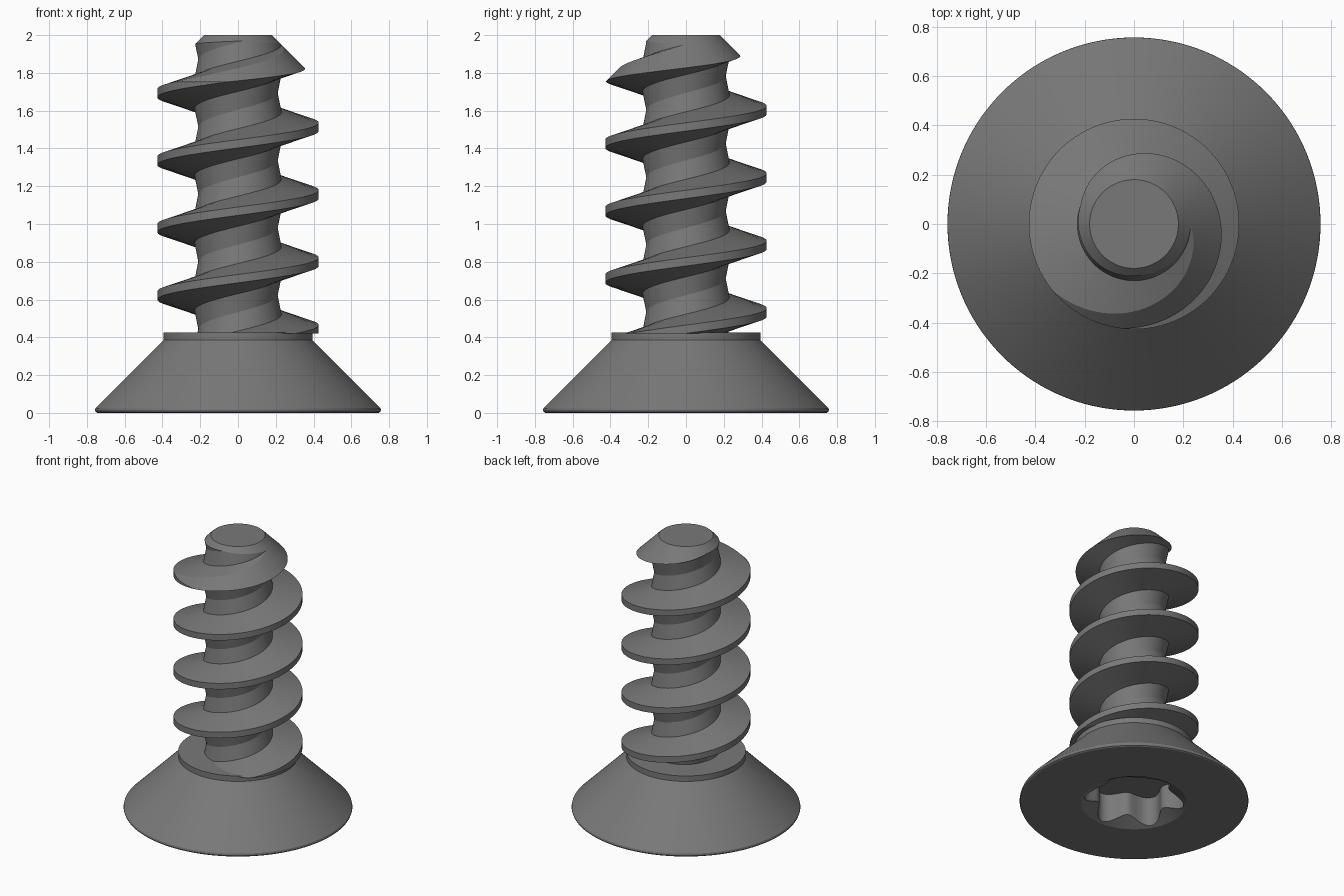
import bpy, bmesh
from math import cos, sin, pi, radians

cube = bpy.data.objects.get("Cube")
if cube:
    bpy.data.objects.remove(cube, do_unlink=True)

steel = bpy.data.materials.new("dark_grey_steel")
steel.use_nodes = True
GREY = (0.19, 0.19, 0.19, 1)
steel.diffuse_color = GREY
steel.node_tree.nodes["Principled BSDF"].inputs["Base Color"].default_value = GREY


def finish(bm, name):
    bmesh.ops.recalc_face_normals(bm, faces=bm.faces[:])
    mesh = bpy.data.meshes.new(name)
    bm.to_mesh(mesh)
    bm.free()
    mesh.materials.append(steel)
    ob = bpy.data.objects.new(name, mesh)
    bpy.context.collection.objects.link(ob)
    return ob


def activate(ob):
    bpy.ops.object.select_all(action='DESELECT')
    ob.select_set(True)
    bpy.context.view_layer.objects.active = ob


def smooth(ob):
    activate(ob)
    bpy.ops.object.shade_smooth_by_angle(angle=radians(18))


def lathe(name, rings, n=144):
    """Stack rings given as functions or constants of the angle, capped at both ends."""
    bm = bmesh.new()
    loops = []
    for radius, height in rings:
        loop = []
        for j in range(n):
            a = 2 * pi * j / n
            r = radius(a) if callable(radius) else radius
            z = height(a) if callable(height) else height
            loop.append(bm.verts.new((r * cos(a), r * sin(a), z)))
        loops.append(loop)
    for lo, hi in zip(loops, loops[1:]):
        for j in range(n):
            k = (j + 1) % n
            bm.faces.new((lo[j], lo[k], hi[k], hi[j]))
    bm.faces.new(loops[0])
    bm.faces.new(loops[-1])
    return finish(bm, name)


# Countersunk head with collar and six-lobed drive recess underneath
OPENING = 0.35


def lobe(a):
    return 0.29 + 0.043 * cos(6 * (a - pi / 6))


def bevel_depth(a):
    return 0.5 * (OPENING - lobe(a))


head = lathe("screw_head", [
    (0.395, 0.425), (0.395, 0.385), (0.755, 0.025), (0.757, 0.015),
    (0.753, 0.005), (0.745, 0), (OPENING, 0), (lobe, bevel_depth), (lobe, 0.22)])
smooth(head)

# Threaded shank: one tooth profile (height offset, radius) swept up a helix
PITCH, START, CORE, STEPS = 0.357, 0.443, 0.21, 96
TOOTH = [(-0.08, 0.23), (-0.022, 0.427), (0.022, 0.427), (0.08, 0.23), (0.18, CORE)]
FIRST, LAST = -2, 6

bm = bmesh.new()
columns = []
for j in range(STEPS + 1):
    a = 2 * pi * j / STEPS
    column = []
    for k in range(FIRST, LAST):
        turn = k + j / STEPS
        fade = max(0, min(1, turn - FIRST, LAST - turn))
        for dz, radius in TOOTH:
            r = CORE + (radius - CORE) * fade
            column.append(bm.verts.new((r * cos(a), r * sin(a), START + PITCH * turn + dz)))
    columns.append(column)
for left, right in zip(columns, columns[1:]):
    for i in range(len(left) - 1):
        bm.faces.new((left[i], right[i], right[i + 1], left[i + 1]))
bmesh.ops.remove_doubles(bm, verts=bm.verts[:], dist=0.0001)

# Close both open ends of the sweep
bottom, top = bm.verts.new((0, 0, -0.6)), bm.verts.new((0, 0, 3))
for edge in [e for e in bm.edges if e.is_boundary]:
    v, w = edge.verts
    bm.faces.new((v, w, bottom if v.co.z < 1 else top))
shank = finish(bm, "threaded_shank")

# Trim the shank to its seat on the collar and its conical tip
envelope = lathe("shank_trim", [(0.5, 0.42), (0.5, 1.68), (0.18, 2)], 128)
envelope.hide_render = True
trim = shank.modifiers.new("trim", 'BOOLEAN')
trim.operation = 'INTERSECT'
trim.solver = 'EXACT'
trim.object = envelope
activate(shank)
bpy.ops.object.modifier_apply(modifier=trim.name)
bpy.data.objects.remove(envelope, do_unlink=True)
smooth(shank)
